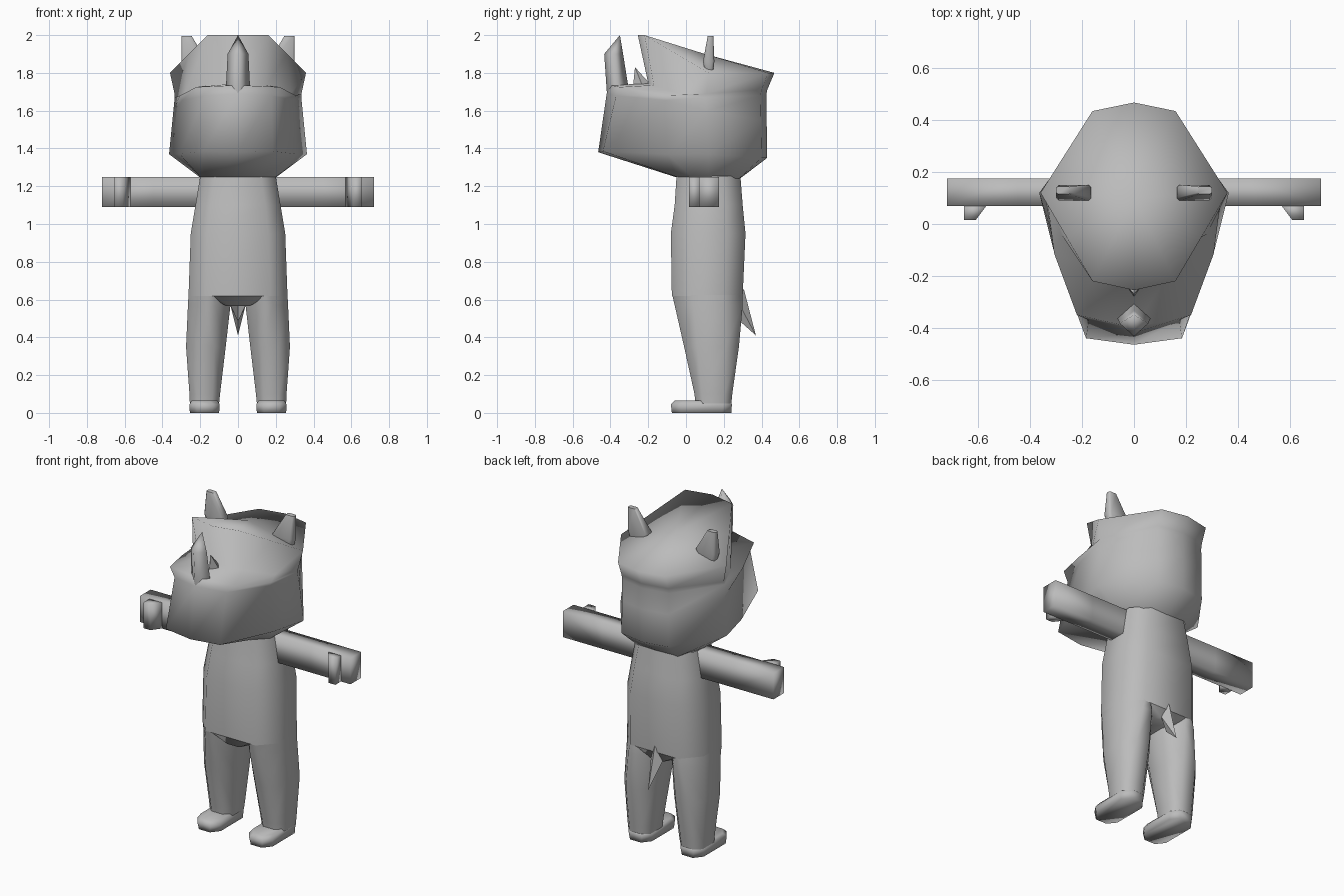
import bpy, bmesh, math

if "Cube" in bpy.data.objects:
    bpy.data.objects.remove(bpy.data.objects["Cube"])

grey = bpy.data.materials.new("hide_grey")
grey.diffuse_color = (0.5, 0.5, 0.5, 1)
grey.use_nodes = True
grey.node_tree.nodes["Principled BSDF"].inputs["Base Color"].default_value = grey.diffuse_color


def loft(name, rings, top=None, bottom=None, angle=180):
    """Skin closed rings; each end is flat (None), open, or a fan to a point."""
    bm = bmesh.new()
    vs = [[bm.verts.new(p) for p in r] for r in rings]
    n = len(rings[0])
    for a, b in zip(vs, vs[1:]):
        for i in range(n):
            j = (i + 1) % n
            bm.faces.new((a[i], a[j], b[j], b[i]))
    for ring, tip in ((vs[0], bottom), (vs[-1], top)):
        if tip == "open":
            continue
        if tip is None:
            bm.faces.new(ring)
        else:
            t = bm.verts.new(tip)
            for i in range(n):
                bm.faces.new((ring[i], ring[(i + 1) % n], t))
    bmesh.ops.recalc_face_normals(bm, faces=bm.faces)
    me = bpy.data.meshes.new(name)
    bm.to_mesh(me)
    bm.free()
    me.materials.append(grey)
    ob = bpy.data.objects.new(name, me)
    bpy.context.collection.objects.link(ob)
    bpy.ops.object.select_all(action='DESELECT')
    ob.select_set(True)
    bpy.context.view_layer.objects.active = ob
    if angle >= 180:
        bpy.ops.object.shade_smooth()
    else:
        bpy.ops.object.shade_smooth_by_angle(angle=math.radians(angle))
    return ob


def mirrored(half):
    """Full ring from a right half that starts and ends on x = 0."""
    return half + [(-x, y, z) for x, y, z in half[-2:0:-1]]


def octagon(x0, x1, y0, y1, z, cx, cy):
    """Rectangle with cut corners at height z."""
    return [(x0 + cx, y0, z), (x1 - cx, y0, z), (x1, y0 + cy, z), (x1, y1 - cy, z),
            (x1 - cx, y1, z), (x0 + cx, y1, z), (x0, y1 - cy, z), (x0, y0 + cy, z)]


def diamond(x, y, z, rx, ry):
    return [(x, y - ry, z), (x + rx, y, z), (x, y + ry, z), (x - rx, y, z)]


# Head: neck, jaw, muzzle top, flared lip, brow base, raised rim
head = [
    [(0, -.06, 1.25), (.12, -.05, 1.25), (.20, .03, 1.25), (.205, .12, 1.25), (.14, .28, 1.24), (0, .285, 1.24)],
    [(0, -.465, 1.38), (.185, -.44, 1.385), (.31, -.10, 1.37), (.365, .12, 1.37), (.16, .40, 1.35), (0, .43, 1.35)],
    [(0, -.42, 1.69), (.175, -.37, 1.68), (.295, -.11, 1.655), (.342, .11, 1.60), (.16, .397, 1.55), (0, .427, 1.55)],
    [(0, -.40, 1.735), (.22, -.35, 1.725), (.307, -.115, 1.68), (.335, .10, 1.67), (.16, .395, 1.68), (0, .425, 1.68)],
    [(0, -.20, 1.745), (.15, -.17, 1.735), (.28, -.04, 1.69), (.336, .11, 1.69), (.16, .40, 1.71), (0, .43, 1.71)],
    [(0, -.255, 2.0), (.16, -.22, 2.0), (.26, -.05, 1.90), (.36, .12, 1.80), (.16, .435, 1.80), (0, .468, 1.80)],
]
loft("head", [mirrored(h) for h in head], top=(0, .10, 1.90), bottom="open")

# Nose horns
loft("nose_horn", [diamond(0, -.358, 1.68, .066, .06), diamond(0, -.383, 1.90, .055, .05)],
     top=(0, -.35, 2.0), bottom="open")
loft("small_horn", [diamond(0, -.23, 1.73, .035, .05)], top=(0, -.27, 1.83), bottom="open", angle=50)

# Torso, open where the head and legs join
loft("torso", [
    octagon(-.262, .262, -.075, .30, .62, .09, .10),
    octagon(-.25, .25, -.08, .315, .95, .09, .10),
    octagon(-.225, .225, -.06, .30, 1.10, .08, .09),
    octagon(-.20, .20, -.05, .288, 1.255, .08, .09)], top="open", bottom="open")

# Crotch bridge and tail
loft("crotch", [octagon(-.06, .06, -.05, .285, .565, .02, .03),
                octagon(-.17, .17, -.073, .298, .625, .03, .03)], top="open", angle=60)
loft("tail", [[(-.04, .285, .57), (0, .28, .49), (.04, .285, .57), (0, .305, .66)]],
     top=(0, .37, .41), bottom="open", angle=50)

for s, side in ((1, "right"), (-1, "left")):
    def flip(rings):
        return [[(s * x, y, z) for x, y, z in r] for r in rings]

    # Leg
    loft(side + "_leg", flip([
        octagon(.10, .255, .05, .24, .05, .04, .04),
        octagon(.095, .257, .045, .245, .10, .04, .04),
        octagon(.065, .275, -.01, .28, .35, .06, .07),
        octagon(.04, .265, -.06, .30, .57, .08, .10),
        octagon(.04, .262, -.073, .30, .625, .09, .10)]), top="open", bottom="open")

    # Foot with a cut toe
    loft(side + "_foot", flip([
        octagon(.10, .255, -.075, .24, 0, .04, .05),
        octagon(.097, .257, -.08, .243, .045, .035, .05),
        octagon(.11, .245, -.06, .235, .065, .04, .05)]))

    # Arm
    loft(side + "_arm", flip([
        [(x, .07, 1.09), (x, .175, 1.09), (x, .175, 1.25), (x, .07, 1.25)]
        for x in (.19, .45, .72)]), bottom="open")

    # Thumb
    loft(side + "_thumb", flip([
        [(.565, .075, z), (.61, .015, z), (.655, .015, z), (.655, .075, z)]
        for z in (1.09, 1.25)]))

    # Ear, leaning outward
    loft(side + "_ear", flip([
        octagon(.19, .29, .10, .145, 1.81, .02, .01),
        octagon(.165, .30, .09, .15, 1.86, .01, .01),
        octagon(.245, .30, .115, .145, 1.995, .008, .006)]), bottom="open", angle=60)
